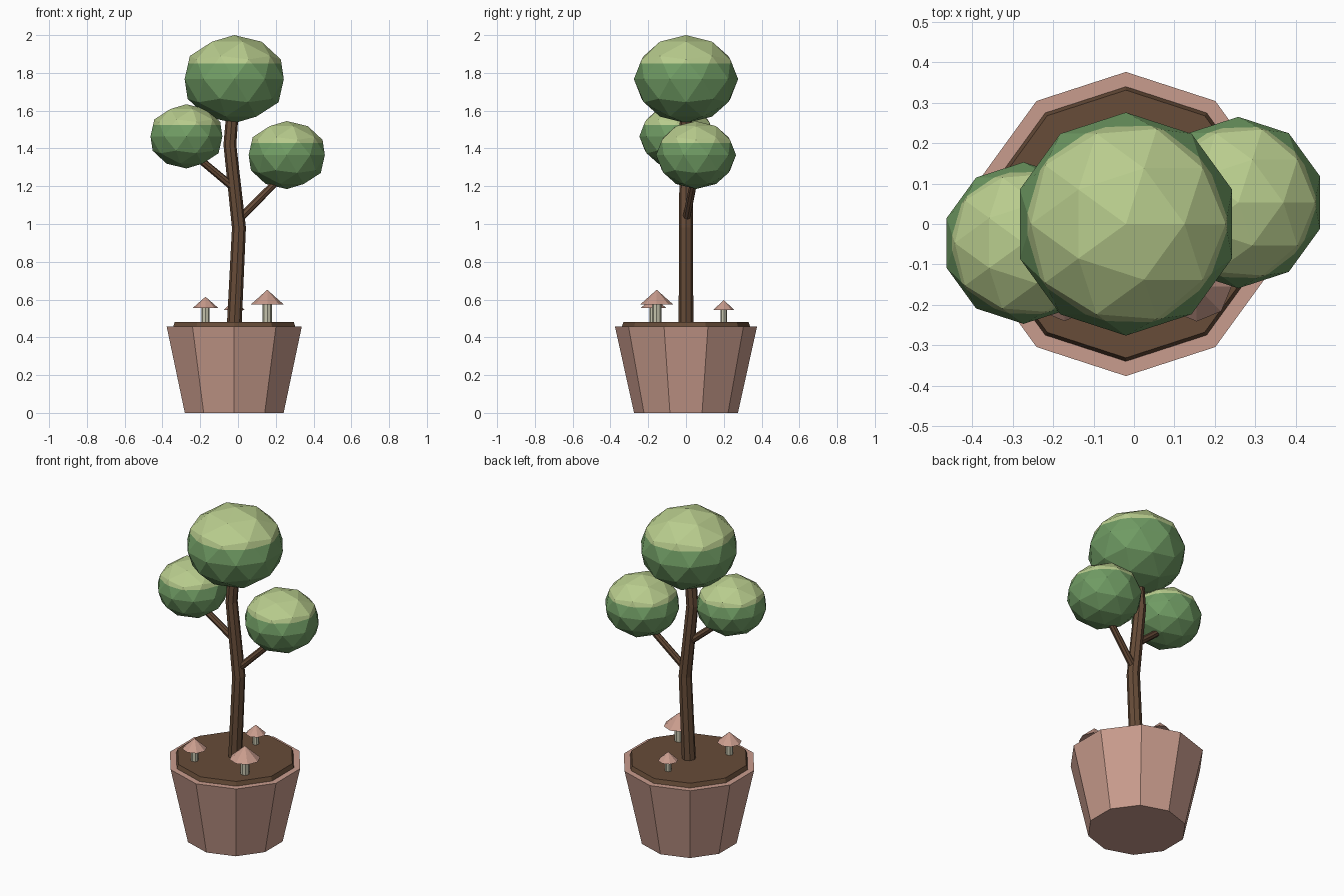
import bpy, bmesh, math
from mathutils import Matrix, Vector

if "Cube" in bpy.data.objects:
    bpy.data.objects.remove(bpy.data.objects["Cube"])


def mat(name, rgb):
    lin = [((c / 255 + 0.055) / 1.055) ** 2.4 for c in rgb]
    m = bpy.data.materials.new(name)
    m.diffuse_color = (*lin, 1)
    m.use_nodes = True
    m.node_tree.nodes["Principled BSDF"].inputs["Base Color"].default_value = m.diffuse_color
    return m


CLAY = mat("clay pink", (201, 156, 141))
BROWN = mat("brown", (103, 76, 56))
GREEN = mat("leaf green", (112, 156, 100))
LIGHT = mat("light leaf green", (184, 204, 141))
STEM = mat("pale stem", (198, 196, 174))


def add(name, bm, *mats):
    me = bpy.data.meshes.new(name)
    bm.to_mesh(me)
    bm.free()
    for m in mats:
        me.materials.append(m)
    ob = bpy.data.objects.new(name, me)
    bpy.context.collection.objects.link(ob)
    return ob


def cone(name, x, y, z0, z1, r0, r1, sides, m):
    """Vertical frustum with a corner pointing along +y."""
    bm = bmesh.new()
    place = Matrix.Translation((x, y, (z0 + z1) / 2)) @ Matrix.Rotation(math.pi / 2, 4, 'Z')
    bmesh.ops.create_cone(bm, cap_ends=True, segments=sides, radius1=r0, radius2=r1,
                          depth=z1 - z0, matrix=place)
    bmesh.ops.remove_doubles(bm, verts=bm.verts[:], dist=1e-5)
    # a corner must sit exactly at +y (independent of primitive start angle)
    top = max(bm.verts, key=lambda v: v.co.y).co
    off = math.atan2(top.x - x, top.y - y)
    bmesh.ops.rotate(bm, verts=bm.verts[:], cent=(x, y, 0), matrix=Matrix.Rotation(off, 3, 'Z'))
    return add(name, bm, m)


def tube(name, points, m):
    """Eight-sided tapered limb along (x, y, z, radius) points."""
    cu = bpy.data.curves.new(name, 'CURVE')
    cu.dimensions = '3D'
    cu.bevel_depth = 1.0
    cu.bevel_resolution = 2
    cu.use_fill_caps = True
    sp = cu.splines.new('POLY')
    sp.use_smooth = False
    sp.points.add(len(points) - 1)
    for p, (x, y, z, r) in zip(sp.points, points):
        p.co = (x, y, z, 1)
        p.radius = r
    cu.materials.append(m)
    tmp = bpy.data.objects.new(name + "_curve", cu)
    bpy.context.collection.objects.link(tmp)
    dg = bpy.context.evaluated_depsgraph_get()
    me = bpy.data.meshes.new_from_object(tmp.evaluated_get(dg))
    bpy.data.objects.remove(tmp)
    ob = bpy.data.objects.new(name, me)
    bpy.context.collection.objects.link(ob)
    for f in me.polygons:
        f.use_smooth = False
    return ob


def foliage(name, c, r, h):
    """Flattened low-poly ball, lighter above a level cut."""
    bm = bmesh.new()
    bmesh.ops.create_icosphere(bm, subdivisions=2, radius=1.0)
    cut = 0.36
    bmesh.ops.bisect_plane(bm, geom=bm.verts[:] + bm.edges[:] + bm.faces[:],
                           plane_co=(0, 0, cut), plane_no=(0, 0, 1))
    for f in bm.faces:
        f.material_index = int(f.calc_center_median().z > cut)
    for v in bm.verts:
        v.co = Vector(c) + Vector((v.co.x * r, v.co.y * r, v.co.z * h))
    return add(name, bm, GREEN, LIGHT)


# Pot and soil
cone("pot", -0.02, 0, 0, 0.457, 0.275, 0.376, 10, CLAY)
cone("soil", -0.02, 0, 0.45, 0.482, 0.342, 0.331, 10, BROWN)

# Trunk and branches
tube("trunk", [(-0.02, 0, 0.46, 0.039), (0.005, 0, 0.98, 0.037),
               (-0.043, 0, 1.42, 0.034), (-0.022, 0, 1.68, 0.032)], BROWN)
tube("right_branch", [(0.0, 0, 1.02, 0.021), (0.25, 0.05, 1.27, 0.019)], BROWN)
tube("left_branch", [(-0.02, 0, 1.19, 0.021), (-0.26, -0.045, 1.39, 0.019)], BROWN)

# Foliage balls
foliage("top_foliage", (-0.02, 0, 1.767), 0.276, 0.233)
foliage("right_foliage", (0.258, 0.053, 1.365), 0.212, 0.18)
foliage("left_foliage", (-0.273, -0.047, 1.464), 0.2, 0.17)

# Mushrooms: x, y, cap base, cap top, cap radius, stem radius
for i, (x, y, zb, zt, rc, rs) in enumerate([(0.155, -0.155, 0.575, 0.652, 0.086, 0.025),
                                            (-0.172, -0.172, 0.555, 0.615, 0.068, 0.021),
                                            (-0.02, 0.2, 0.545, 0.597, 0.056, 0.018)], 1):
    cone(f"mushroom_stem_{i}", x, y, 0.475, zb + 0.005, rs, rs, 8, STEM)
    cone(f"mushroom_cap_{i}", x, y, zb, zt, rc, 0, 8, CLAY)
